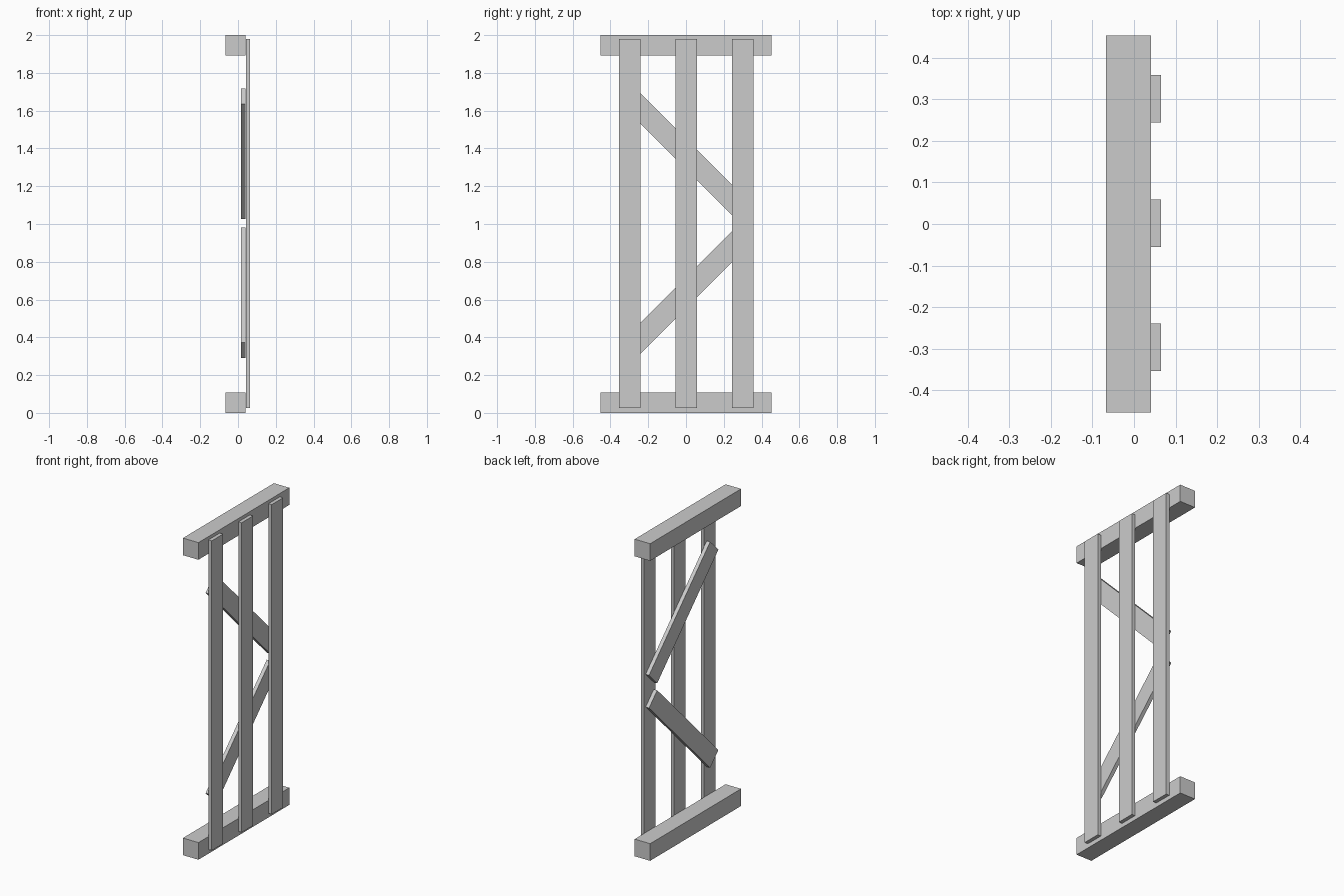
import bpy, math

if "Cube" in bpy.data.objects:
    bpy.data.objects.remove(bpy.data.objects["Cube"])


def box(name, center, size, tilt=0.0):
    bpy.ops.mesh.primitive_cube_add(size=1, location=center, rotation=(math.radians(tilt), 0, 0))
    ob = bpy.context.object
    ob.name = name
    ob.scale = size
    bpy.ops.object.transform_apply(location=False, rotation=True, scale=True)
    return ob


# square end rails
RAIL = 0.108
for name, z in (("bottom_rail", RAIL / 2), ("top_rail", 2 - RAIL / 2)):
    box(name, (-0.013, 0, z), (RAIL, 0.906, RAIL))

# vertical slats fixed to the outer face of the rails
for i in range(3):
    box(f"slat_{i + 1}", (0.053, 0.002 + (i - 1) * 0.299, 1.003), (0.023, 0.114, 1.953))

# diagonal braces behind the slats
for name, z, tilt in (("lower_brace", 0.636, 45), ("upper_brace", 1.371, -45)):
    box(name, (0.028, 0, z), (0.024, 0.862, 0.115), tilt)
